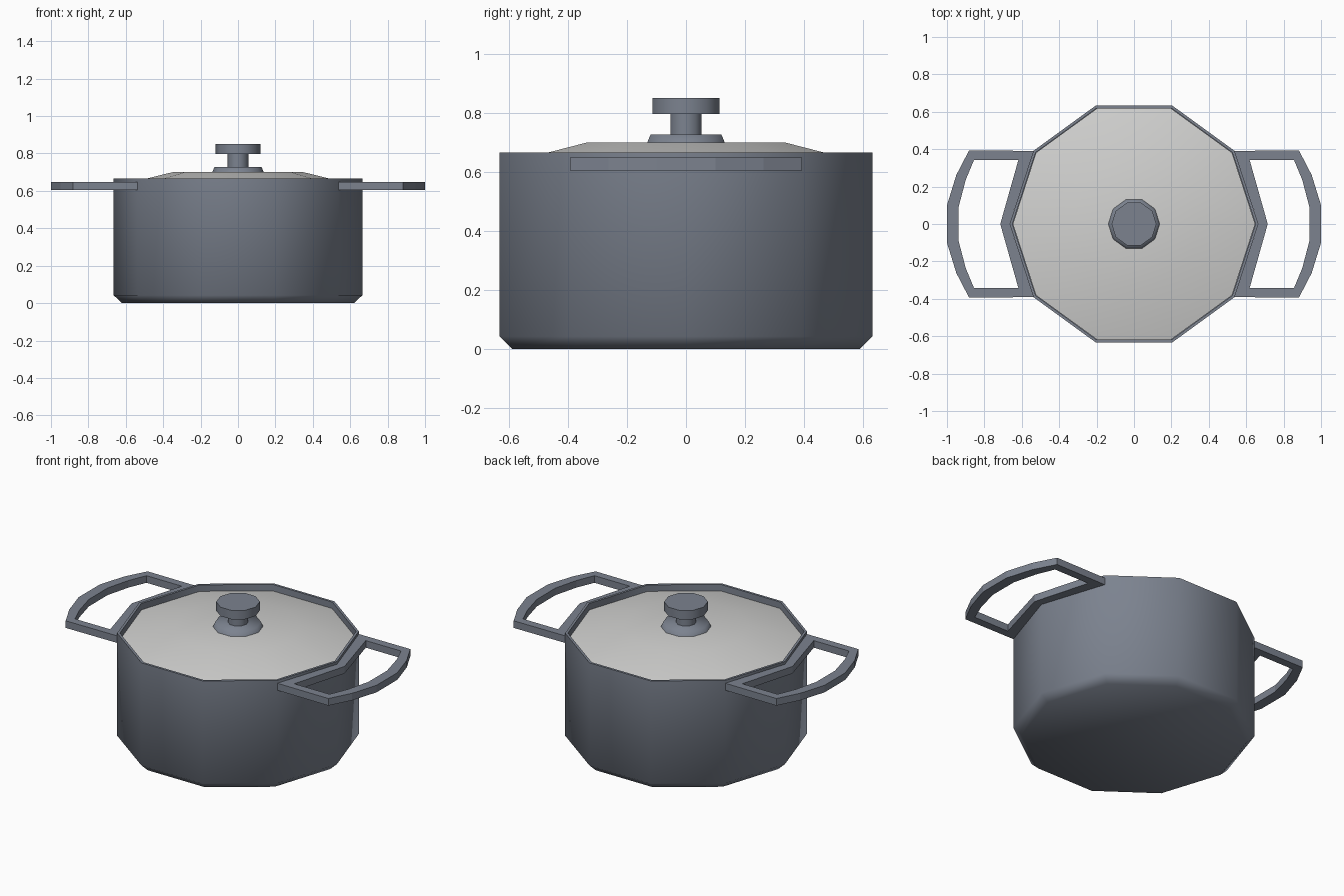
import bpy, bmesh, math

if "Cube" in bpy.data.objects:
    bpy.data.objects.remove(bpy.data.objects["Cube"])

SIDES = 10


def material(name, rgb):
    m = bpy.data.materials.new(name)
    m.diffuse_color = (*rgb, 1)
    m.use_nodes = True
    m.node_tree.nodes["Principled BSDF"].inputs["Base Color"].default_value = m.diffuse_color
    return m


slate = material("slate_enamel", (0.20, 0.225, 0.275))
steel = material("pale_steel", (0.64, 0.64, 0.63))


def finish(name, bm, mat, angle):
    bmesh.ops.recalc_face_normals(bm, faces=bm.faces)
    me = bpy.data.meshes.new(name)
    bm.to_mesh(me)
    bm.free()
    me.materials.append(mat)
    ob = bpy.data.objects.new(name, me)
    bpy.context.collection.objects.link(ob)
    bpy.ops.object.select_all(action='DESELECT')
    ob.select_set(True)
    bpy.context.view_layer.objects.active = ob
    if angle:
        bpy.ops.object.shade_smooth_by_angle(angle=math.radians(angle))
    return ob


def lathe(name, profile, mat, angle):
    """Ten-sided turned solid from (radius, z) points, capped at both ends."""
    bm = bmesh.new()
    rings = []
    for r, z in profile:
        rings.append([bm.verts.new((r * math.cos(a), r * math.sin(a), z))
                      for a in (math.tau * i / SIDES for i in range(SIDES))])
    for a, b in zip(rings, rings[1:]):
        for i in range(SIDES):
            j = (i + 1) % SIDES
            bm.faces.new((a[i], a[j], b[j], b[i]))
    bm.faces.new(rings[0])
    bm.faces.new(rings[-1])
    return finish(name, bm, mat, angle)


# Pot: chamfered base, straight wall, thin rim and hollow inside
lathe("pot_body", [(0.62, 0), (0.665, 0.042), (0.665, 0.665),
                   (0.65, 0.665), (0.65, 0.042), (0.61, 0.02)], slate, 50)

# Lid: flat crown with a shallow slope that sits inside the rim
lathe("lid", [(0.648, 0.605), (0.648, 0.627), (0.35, 0.70)], steel, 40)

# Knob: flared foot, stem and disc
lathe("knob_foot", [(0.14, 0.695), (0.126, 0.727)], slate, 75)
lathe("knob_stem", [(0.056, 0.72), (0.056, 0.80)], slate, 40)
lathe("knob_disc", [(0.12, 0.796), (0.12, 0.85)], slate, 40)

# Handles: outer and inner outlines, upper half first, mirrored in y
OUTER = [(0.665, 0), (0.538, 0.391), (0.882, 0.393), (0.95, 0.262), (1.0, 0.10)]
INNER = [(0.715, 0), (0.618, 0.343), (0.855, 0.343), (0.90, 0.235), (0.938, 0.09)]


def outline(half):
    return half + [(x, -y) for x, y in reversed(half[1:])]


def handle(name, side):
    bm = bmesh.new()
    loops = [[bm.verts.new((side * x, y, z)) for x, y in outline(half)]
             for half, z in ((OUTER, 0.605), (OUTER, 0.648),
                             (INNER, 0.648), (INNER, 0.605))]
    n = len(loops[0])
    for k in range(4):
        a, b = loops[k], loops[(k + 1) % 4]
        for i in range(n):
            j = (i + 1) % n
            bm.faces.new((a[i], a[j], b[j], b[i]))
    finish(name, bm, slate, 0)


handle("handle_right", 1)
handle("handle_left", -1)
